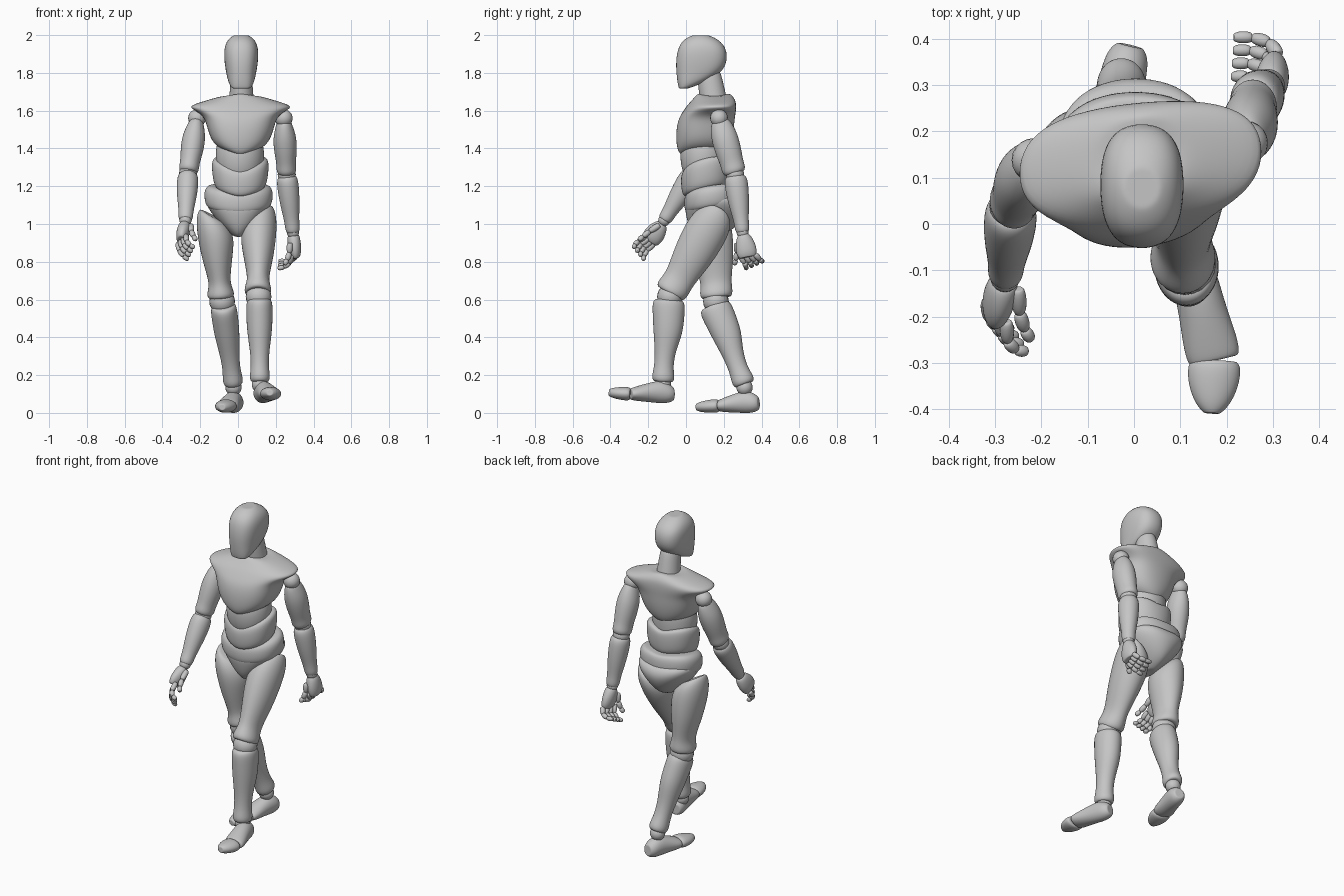
import bpy, bmesh, math
from mathutils import Vector

if "Cube" in bpy.data.objects:
    bpy.data.objects.remove(bpy.data.objects["Cube"])

grey = bpy.data.materials.new("matte_grey")
grey.use_nodes = True
color = (0.56, 0.56, 0.56, 1)
grey.diffuse_color = color
grey.node_tree.nodes["Principled BSDF"].inputs["Base Color"].default_value = color

SIDES = 16


def skin(name, rings, levels=2):
    """Join rings of points, cap both ends and smooth the result."""
    bm = bmesh.new()

    def inset(ring, k):
        mid = sum(ring, Vector()) / len(ring)
        return [mid.lerp(p, k) for p in ring]
    rings = [inset(rings[0], 0.8)] + rings + [inset(rings[-1], 0.8)]
    loops = [[bm.verts.new(p) for p in ring] for ring in rings]
    for a, b in zip(loops, loops[1:]):
        for i in range(len(a)):
            j = (i + 1) % len(a)
            bm.faces.new((a[i], a[j], b[j], b[i]))
    bm.faces.new(loops[0][::-1])
    bm.faces.new(loops[-1])
    bmesh.ops.recalc_face_normals(bm, faces=bm.faces)
    for f in bm.faces:
        f.smooth = True
    mesh = bpy.data.meshes.new(name)
    bm.to_mesh(mesh)
    bm.free()
    mesh.materials.append(grey)
    ob = bpy.data.objects.new(name, mesh)
    bpy.context.collection.objects.link(ob)
    mod = ob.modifiers.new("smooth", "SUBSURF")
    mod.levels = mod.render_levels = levels
    return ob


def power(v, e):
    return math.copysign(abs(v) ** e, v)


def body(name, sections, cx=0.01, tilt=0, turn=0, sag=(0, 0)):
    """Stack of rings: z, half width, front y, back y, roundness.
    Sag lifts the sides of the lowest and highest ring."""
    rings = []
    for k, (z, hw, front, back, e) in enumerate(sections):
        cy, ry, ring = (front + back) / 2, (back - front) / 2, []
        lift = sag[0] + (sag[1] - sag[0]) * k / (len(sections) - 1)
        for i in range(SIDES):
            a = math.tau * i / SIDES
            x = hw * 1.025 * power(math.cos(a), e)
            y = ry * 1.025 * power(math.sin(a), e)
            ring.append(Vector((cx + x, cy + y + turn * x, z + tilt * y + lift * abs(x))))
        rings.append(ring)
    return skin(name, rings)


def limb(name, a, b, sections, n=12, levels=2, slant=0):
    """Rings along a line: t, side radius, front radius, front offset."""
    a, b = Vector(a), Vector(b)
    axis = (b - a).normalized()
    ref = Vector((1, 0, 0)) if abs(axis.x) < 0.75 else Vector((0, 1, 0))
    side = (ref - axis * ref.dot(axis)).normalized()
    fore = axis.cross(side)
    rings = []
    for t, rs, rf, off in sections:
        mid, ring = a.lerp(b, t) + fore * off, []
        for i in range(n):
            w = math.tau * i / n
            shift = axis * slant * math.cos(w) * rs * max(0, 1 - 2 * t)
            ring.append(mid + side * rs * 1.04 * math.cos(w) + fore * rf * 1.04 * math.sin(w) + shift)
        rings.append(ring)
    return skin(name, rings, levels)


def ball(name, at, r):
    bm = bmesh.new()
    bmesh.ops.create_uvsphere(bm, u_segments=20, v_segments=12, radius=r)
    for f in bm.faces:
        f.smooth = True
    mesh = bpy.data.meshes.new(name)
    bm.to_mesh(mesh)
    bm.free()
    mesh.materials.append(grey)
    ob = bpy.data.objects.new(name, mesh)
    ob.location = at
    bpy.context.collection.objects.link(ob)


# Head and neck
body("head", [(1.718, .05, -.038, .015, .85), (1.75, .068, -.045, .1, .8), (1.8, .079, -.05, .188, .8),
              (1.86, .089, -.053, .218, .8), (1.93, .091, -.043, .214, .8), (1.975, .073, -.015, .175, .9),
              (1.998, .042, .03, .125, 1)], cx=.017)
limb("neck", (.018, .155, 1.6), (.018, .12, 1.8),
     [(0, .07, .075, 0), (.4, .064, .07, 0), (.7, .059, .067, 0), (1, .054, .062, 0)])

# Torso shells, from chest down to pelvis
body("chest", [(1.36, .085, -.02, .17, 1), (1.375, .13, -.04, .21, .9), (1.42, .16, -.05, .235, .85),
               (1.49, .178, -.05, .25, .82), (1.55, .193, -.038, .255, .82), (1.59, .237, -.015, .26, .8),
               (1.63, .278, .01, .262, .8), (1.665, .205, .04, .258, .88), (1.692, .11, .06, .235, 1)],
     cx=.014, turn=.09, sag=(.35, -.15))
body("ribs", [(1.25, .1, .0, .2, 1), (1.31, .128, -.026, .215, 1), (1.41, .13, -.034, .22, 1),
              (1.47, .1, 0, .2, 1)], tilt=.12)
body("abdomen", [(1.165, .125, -.005, .22, .9), (1.185, .142, -.022, .235, .9), (1.262, .152, -.028, .24, .9),
                 (1.297, .145, -.02, .235, .9), (1.305, .12, 0, .22, .9)], cx=.012, tilt=.22, sag=(.2, .38))
body("waist", [(1.07, .16, .01, .27, .9), (1.09, .178, -.008, .285, .9), (1.15, .183, -.01, .285, .9),
               (1.178, .165, 0, .275, .9), (1.185, .14, .02, .26, .9)], tilt=.15, sag=(.1, .15), cx=.003)
body("pelvis", [(.935, .03, .07, .18, 1), (.955, .055, .04, .245, 1), (1.0, .108, .015, .29, .95),
                (1.06, .158, 0, .318, .9), (1.1, .176, -.005, .31, .85), (1.125, .16, .01, .29, .85)],
     tilt=.1, sag=(.12, .12), cx=.003)

# Legs: side, hip, knee, shin top, ankle, heel, toe joint, toe tip
legs = [("left", 1, (.112, .16, 1.05), (.105, -.08, .63), (.113, -.09, .6), (.116, -.122, .165),
         (.118, -.065, .1), (.174, -.295, .1), (.168, -.412, .108)),
        ("right", -1, (-.13, .125, 1.04), (-.09, .167, .61), (-.078, .15, .57), (-.024, .31, .15),
         (-.008, .385, .052), (-.058, .175, .038), (-.085, .05, .03))]
for s, d, hip, knee, shin, ankle, heel, joint, toe in legs:
    limb(s + "_thigh", hip, knee,
         [(0, .07, .08, 0), (.08, .088, .106, 0), (.24, .097, .116, .002), (.5, .082, .107, 0), (.72, .062, .088, 0),
          (.84, .057, .081, 0), (.95, .074, .089, .005), (1, .066, .078, .005)], slant=-.7 * d)
    ball(s + "_knee", Vector(knee).lerp(Vector(shin), .5), .068)
    limb(s + "_shin", shin, ankle,
         [(0, .06, .07, 0), (.04, .07, .088, 0), (.2, .07, .084, -.004), (.4, .066, .078, -.008),
          (.62, .051, .055, 0), (.82, .046, .049, .002), (.95, .056, .063, 0), (1, .046, .05, 0)])
    ball(s + "_ankle", Vector(ankle) - Vector((0, 0, .015)), .043)
    limb(s + "_foot", heel, joint,
         [(0, .03, .033, 0), (.1, .046, .05, .003), (.3, .05, .061, .011), (.55, .052, .052, .009),
          (.85, .06, .039, .002), (1, .056, .03, 0)])
    limb(s + "_toes", joint, toe,
         [(0, .05, .03, 0), (.12, .058, .037, 0), (.45, .055, .034, 0), (.8, .038, .027, 0), (.97, .018, .017, 0)])

# Arms: side, shoulder, elbow, wrist
arms = [("left", (.242, .175, 1.56), (.258, .26, 1.262), (.291, .3, .955)),
        ("right", (-.217, .138, 1.56), (-.264, .04, 1.268), (-.278, -.115, 1.02))]
for s, shoulder, elbow, wrist in arms:
    ball(s + "_shoulder", shoulder, .047)
    limb(s + "_upper_arm", shoulder, elbow,
         [(.05, .035, .045, 0), (.15, .046, .06, 0), (.35, .063, .072, 0), (.6, .06, .069, 0), (.8, .051, .061, 0),
          (.92, .054, .064, 0), (.98, .045, .052, 0)])
    ball(s + "_elbow", elbow, .048)
    limb(s + "_forearm", elbow, wrist,
         [(.03, .046, .05, 0), (.1, .057, .063, 0), (.3, .057, .061, 0), (.55, .05, .053, 0), (.8, .039, .039, 0),
          (.94, .039, .039, 0), (1, .032, .032, 0)])
    ball(s + "_wrist", wrist, .032)


def digit(name, a, b, bend, r):
    """Three jointed finger segments along a bent line."""
    a, b = Vector(a), Vector(b)
    pts = [a, a.lerp(b, .4) + bend, a.lerp(b, .74) + bend * .8, b]
    for k in range(3):
        w = r * (1 - .08 * k)
        limb(f"{name}_{k + 1}", pts[k], pts[k + 1],
             [(0, w * .7, w * .7, 0), (.2, w, w, 0), (.75, w, w, 0), (1, w * .6, w * .6, 0)], n=8, levels=1)


# Hands: palm, four fingers between first and last knuckle, thumb
hands = [("left", (.292, .303, .945), (.305, .325, .83), ((.285, .285, .835), (.312, .365, .84)),
          ((.21, .318, .765), (.215, .403, .805)), ((.275, .27, .9), (.245, .255, .785)), (.018, .012, -.015)),
         ("right", (-.28, -.125, 1.0), (-.3, -.19, .915), ((-.275, -.21, .94), (-.318, -.165, .9)),
          ((-.23, -.275, .875), (-.262, -.225, .81)), ((-.25, -.14, .995), (-.222, -.25, .915)), (-.016, -.018, -.005))]
for s, wrist, knuckles, base, tip, thumb, bend in hands:
    limb(s + "_palm", wrist, knuckles,
         [(0, .026, .028, 0), (.15, .034, .04, 0), (.5, .036, .054, 0), (.85, .032, .055, 0), (1.05, .022, .045, 0)])
    for i in range(4):
        k = i / 3
        digit(f"{s}_finger_{i + 1}", Vector(base[0]).lerp(Vector(base[1]), k),
              Vector(tip[0]).lerp(Vector(tip[1]), k), Vector(bend), .0165)
    digit(s + "_thumb", *thumb, Vector(bend) * .5, .018)
